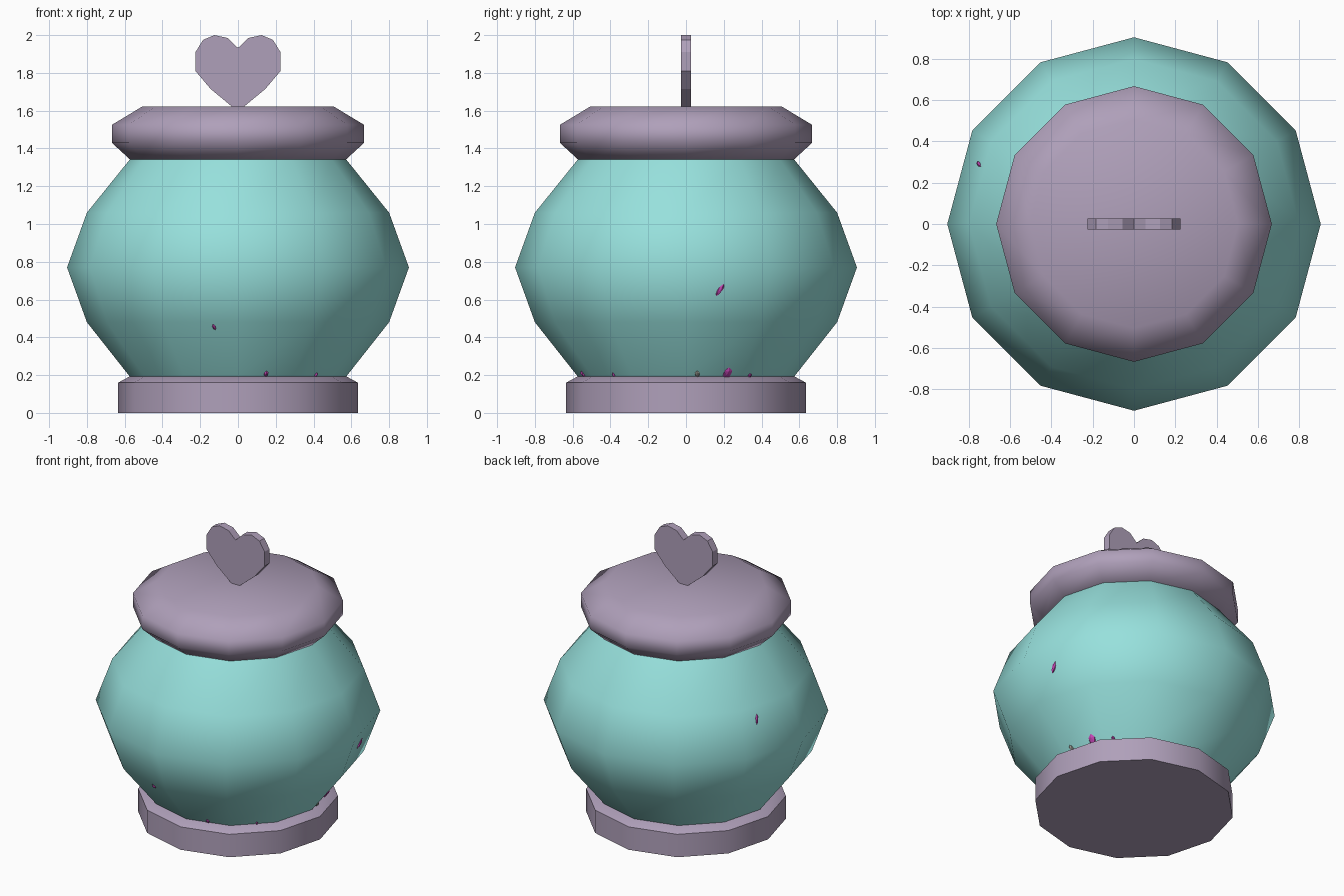
import bpy, bmesh, math
from mathutils import Matrix, Vector

if "Cube" in bpy.data.objects:
    bpy.data.objects.remove(bpy.data.objects["Cube"])

SIDES = 12


def material(name, rgb):
    m = bpy.data.materials.new(name)
    m.diffuse_color = (*rgb, 1)
    m.use_nodes = True
    m.node_tree.nodes["Principled BSDF"].inputs["Base Color"].default_value = m.diffuse_color
    return m


teal = material("teal_glass", (0.31, 0.75, 0.72))
mauve = material("mauve", (0.43, 0.35, 0.49))
magenta = material("magenta", (0.55, 0.06, 0.46))
grey = material("grey", (0.30, 0.30, 0.27))


def add(name, bm, mat, smooth_angle=None):
    bmesh.ops.recalc_face_normals(bm, faces=bm.faces)
    me = bpy.data.meshes.new(name)
    bm.to_mesh(me)
    bm.free()
    me.materials.append(mat)
    if smooth_angle:
        me.shade_smooth()
        me.set_sharp_from_angle(angle=math.radians(smooth_angle))
    ob = bpy.data.objects.new(name, me)
    bpy.context.collection.objects.link(ob)
    return ob


def lathe(name, profile, mat, smooth_angle):
    """Closed twelve-sided solid from (radius, height) pairs."""
    bm = bmesh.new()
    rings = []
    for r, z in profile:
        rings.append([bm.verts.new((r * math.cos(a), r * math.sin(a), z))
                      for a in (i * math.tau / SIDES for i in range(SIDES))])
    for lo, hi in zip(rings, rings[1:]):
        for i in range(SIDES):
            j = (i + 1) % SIDES
            bm.faces.new((lo[i], lo[j], hi[j], hi[i]))
    bm.faces.new(rings[0][::-1])
    bm.faces.new(rings[-1])
    return add(name, bm, mat, smooth_angle)


# Round jar body, foot and lid
JAR = [(0.56, 0.17), (0.575, 0.195), (0.80, 0.48), (0.905, 0.77),
       (0.80, 1.06), (0.57, 1.345), (0.55, 1.37)]
lathe("jar_body", JAR, teal, 60)
lathe("jar_foot", [(0.635, 0), (0.635, 0.16), (0.57, 0.195)], mauve, 50)
lathe("jar_lid", [(0.57, 1.34), (0.668, 1.43), (0.668, 1.525), (0.505, 1.623)], mauve, 65)

# Heart-shaped lid handle
half = [(0.03, 1.62), (0.145, 1.715), (0.225, 1.81), (0.225, 1.91),
        (0.185, 1.975), (0.125, 2.0), (0.055, 1.985)]
outline = half + [(0, 1.932)] + [(-x, z) for x, z in reversed(half)]
bm = bmesh.new()
face = bm.faces.new([bm.verts.new((x, -0.027, z)) for x, z in outline])
ext = bmesh.ops.extrude_face_region(bm, geom=[face])
bmesh.ops.translate(bm, vec=(0, 0.054, 0),
                    verts=[v for v in ext["geom"] if isinstance(v, bmesh.types.BMVert)])
add("heart_handle", bm, mauve)


def jar_radius(theta, z):
    """Distance from the axis to the faceted jar wall."""
    for (r0, z0), (r1, z1) in zip(JAR, JAR[1:]):
        if z0 <= z <= z1:
            r = r0 + (r1 - r0) * (z - z0) / (z1 - z0)
            break
    step = math.tau / SIDES
    return r * math.cos(step / 2) / math.cos(theta % step - step / 2)


# Little crystal tips breaking through the glass:
# direction x, y, height, half length, half width, lean, material
tips = [
    (0.84, 0.185, 0.65, 0.040, 0.014, -30, magenta),
    (-0.13, -0.77, 0.455, 0.020, 0.009, 15, magenta),
    (0.15, -0.55, 0.207, 0.020, 0.012, 0, magenta),
    (0.41, -0.38, 0.203, 0.014, 0.007, 0, magenta),
    (0.57, 0.06, 0.207, 0.022, 0.014, 10, grey),
    (0.54, 0.225, 0.210, 0.040, 0.026, 0, magenta),
    (0.46, 0.34, 0.200, 0.012, 0.012, 0, magenta),
    (-0.775, 0.30, 0.98, 0.036, 0.010, -12, magenta),
]
for n, (x, y, z, length, width, lean, mat) in enumerate(tips, 1):
    theta = math.atan2(y, x)
    dr = jar_radius(theta, z + 0.01) - jar_radius(theta, z)
    tilt = math.atan2(dr, 0.01)
    r = jar_radius(theta, z)
    bm = bmesh.new()
    bmesh.ops.create_icosphere(bm, subdivisions=1, radius=1)
    bmesh.ops.transform(bm, verts=bm.verts, matrix=(
        Matrix.Translation(Vector((r * math.cos(theta), r * math.sin(theta), z)))
        @ Matrix.Rotation(theta, 4, "Z") @ Matrix.Rotation(tilt, 4, "Y")
        @ Matrix.Rotation(math.radians(lean), 4, "X")
        @ Matrix.Diagonal((0.012, width, length, 1))))
    add(f"crystal_tip_{n}", bm, mat)
